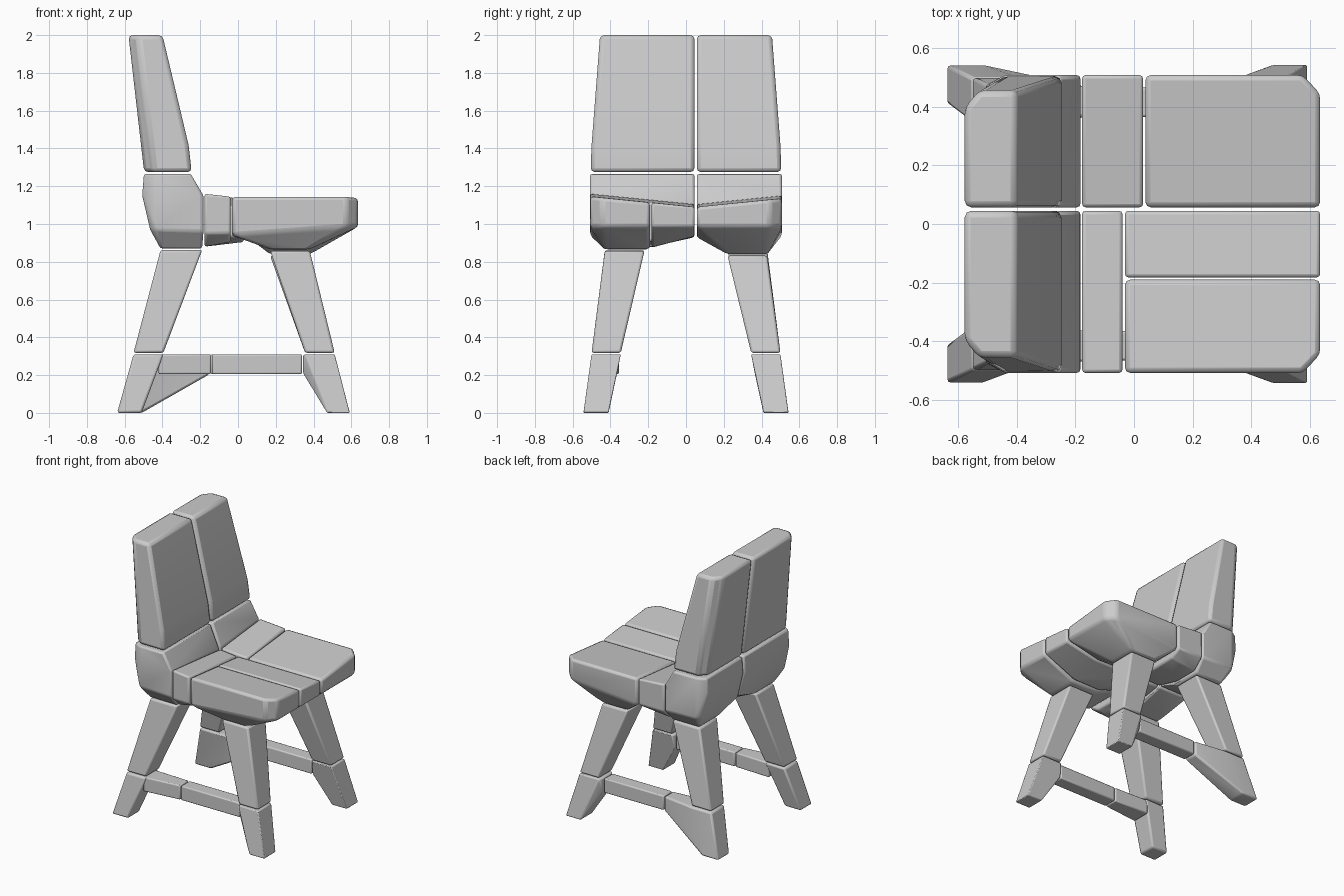
import bpy, bmesh, math

cube = bpy.data.objects.get("Cube")
if cube:
    bpy.data.objects.remove(cube, do_unlink=True)

GREY = (0.6, 0.6, 0.6, 1.0)
mat = bpy.data.materials.new("stone_grey")
mat.use_nodes = True
mat.diffuse_color = GREY
bsdf = mat.node_tree.nodes["Principled BSDF"]
bsdf.inputs["Base Color"].default_value = GREY
bsdf.inputs["Roughness"].default_value = 0.8


def block(name, points, bevel=0.012):
    """Convex carved block with softly worn edges."""
    bm = bmesh.new()
    for p in points:
        bm.verts.new(p)
    res = bmesh.ops.convex_hull(bm, input=bm.verts[:])
    loose = {v for v in res["geom_interior"] + res["geom_unused"]
             if isinstance(v, bmesh.types.BMVert)}
    bmesh.ops.delete(bm, geom=list(loose), context="VERTS")
    bmesh.ops.dissolve_limit(bm, angle_limit=math.radians(3),
                             verts=bm.verts[:], edges=bm.edges[:])
    bmesh.ops.recalc_face_normals(bm, faces=bm.faces[:])
    mesh = bpy.data.meshes.new(name)
    bm.to_mesh(mesh)
    bm.free()
    obj = bpy.data.objects.new(name, mesh)
    bpy.context.collection.objects.link(obj)
    mesh.materials.append(mat)
    mod = obj.modifiers.new("worn_edges", "BEVEL")
    mod.width = bevel
    mod.segments = 2
    mod.limit_method = "ANGLE"
    mod.angle_limit = math.radians(20)
    bpy.ops.object.select_all(action="DESELECT")
    obj.select_set(True)
    bpy.context.view_layer.objects.active = obj
    bpy.ops.object.shade_smooth_by_angle(angle=math.radians(35))
    return obj


def ring(x0, x1, y0, y1, z):
    return [(x, y, z) for x in (x0, x1) for y in (y0, y1)]


def top(y, base=1.09):
    """Seat surface dips towards the centre split."""
    return base + 0.1 * abs(y - 0.05)


SIDES = (("right", -1, 0.045, 0.866), ("left", 1, 0.057, 0.84))

for side, s, inner, pad in SIDES:
    outer = 0.508 * s
    foot = (0.22 * s, 0.43 * s)

    # Backrest half: narrows towards the top
    profile = [(-0.58, 2.0, 0.455), (-0.40, 2.0, 0.455), (-0.33, 1.73, 0.48),
               (-0.262, 1.42, 0.5), (-0.245, 1.275, 0.505), (-0.497, 1.275, 0.505)]
    pts = []
    for x, z, w in profile:
        back = x < -0.45
        pts.append((x, inner, z))
        if back:
            pts += [(x, (w - 0.06) * s, z), (x + 0.05, w * s, z)]
        else:
            pts.append((x, w * s, z))
    block(side + "_backrest", pts, 0.022)

    # Lower back block, tapering down to the leg pad
    pts = ring(-0.41, -0.19, *foot, 0.87)
    for x, z in ((-0.498, 1.265), (-0.25, 1.265), (-0.183, 1.15),
                 (-0.183, 0.96), (-0.465, 0.97), (-0.507, 1.15)):
        drop = 0.04 if z == 1.15 and x > -0.3 else 0
        pts += [(x, inner, z - drop)]
        pts += [(x, outer * (0.93 if x < -0.4 else 1), z), (max(x, -0.44), outer, z)]
    pts += [(-0.39, inner, 0.93), (-0.19, inner, 0.93)]
    block(side + "_lower_back", pts)

    # Strip between the back and the seat
    edge = 0.035 * s
    pts = []
    for x, t in ((-0.177, 1.105), (edge - 0.004, 1.09)):
        low = 0.88 if x < -0.1 else 0.905
        pts += [(x, inner, t), (x, outer, top(outer, t)), (x, inner, 0.93),
                (x, 0.24 * s, low), (x, 0.43 * s, low), (x, outer, 0.95)]
    block(side + "_seat_strip", pts)

    # Seat blocks: the right half is split lengthwise
    cut = -0.19 if s < 0 else inner
    x0, x1 = edge + 0.004, 0.635
    corner = ((x0, outer), (0.575, outer), (x1, 0.445 * s), (x1, cut), (x0, cut))
    pts = ring(0.17, 0.38, *foot, pad)
    for x, y in corner:
        pts += [(x, y, top(y)), (x, y, 0.985 if x > 0.5 else 0.94)]
    if s > 0:
        pts += [(0.38, cut, 0.93)]
    else:
        pts += [(0.03, cut, 0.915), (0.38, cut, 0.866)]
    block(side + "_seat", pts, 0.018)
    if s < 0:
        pts = []
        for y, low in ((-0.182, 0.875), (inner, 0.935)):
            pts += [(x0, y, top(y)), (x1, y, top(y)), (x1, y, 0.985),
                    (0.38, y, low), (0.17, y, low), (x0, y, 0.935)]
        block("middle_seat", pts)

    # Legs: upper and lower pieces, front and back
    mid = (0.345 * s, 0.50 * s)
    low = (0.41 * s, 0.543 * s)
    bar = (0.365 * s, 0.465 * s)
    for end, up, knee, toe in (("front", (0.17, 0.38), (0.355, 0.512), (0.472, 0.592)),
                               ("back", (-0.41, -0.19), (-0.553, -0.395), (-0.64, -0.51))):
        high = pad - 0.008 if end == "front" else 0.862
        block(side + "_" + end + "_upper_leg",
              ring(*up, *foot, high) + ring(*knee, *mid, 0.318))
        pts = ring(*knee, *mid, 0.31) + ring(*toe, *low, 0.0)
        if end == "front":
            pts += [(0.345, y, z) for y in bar for z in (0.21, 0.305)]
        elif s > 0:
            # The left back foot carries a long brace
            pts += [(-0.15, y, z) for y in bar for z in (0.205, 0.31)]
        block(side + "_" + end + "_lower_leg", pts)

    # Side rail
    if s < 0:
        flare = [(-0.42, y * s, z) for y in (0.355, 0.495) for z in (0.205, 0.31)]
        flare += [(-0.143, y, z) for y in bar for z in (0.205, 0.31)]
        block("right_rail_end", flare, 0.008)
    start = -0.137 if s < 0 else -0.143
    block(side + "_rail", ring(start, 0.338, *bar, 0.205) + ring(start, 0.338, *bar, 0.31), 0.008)
